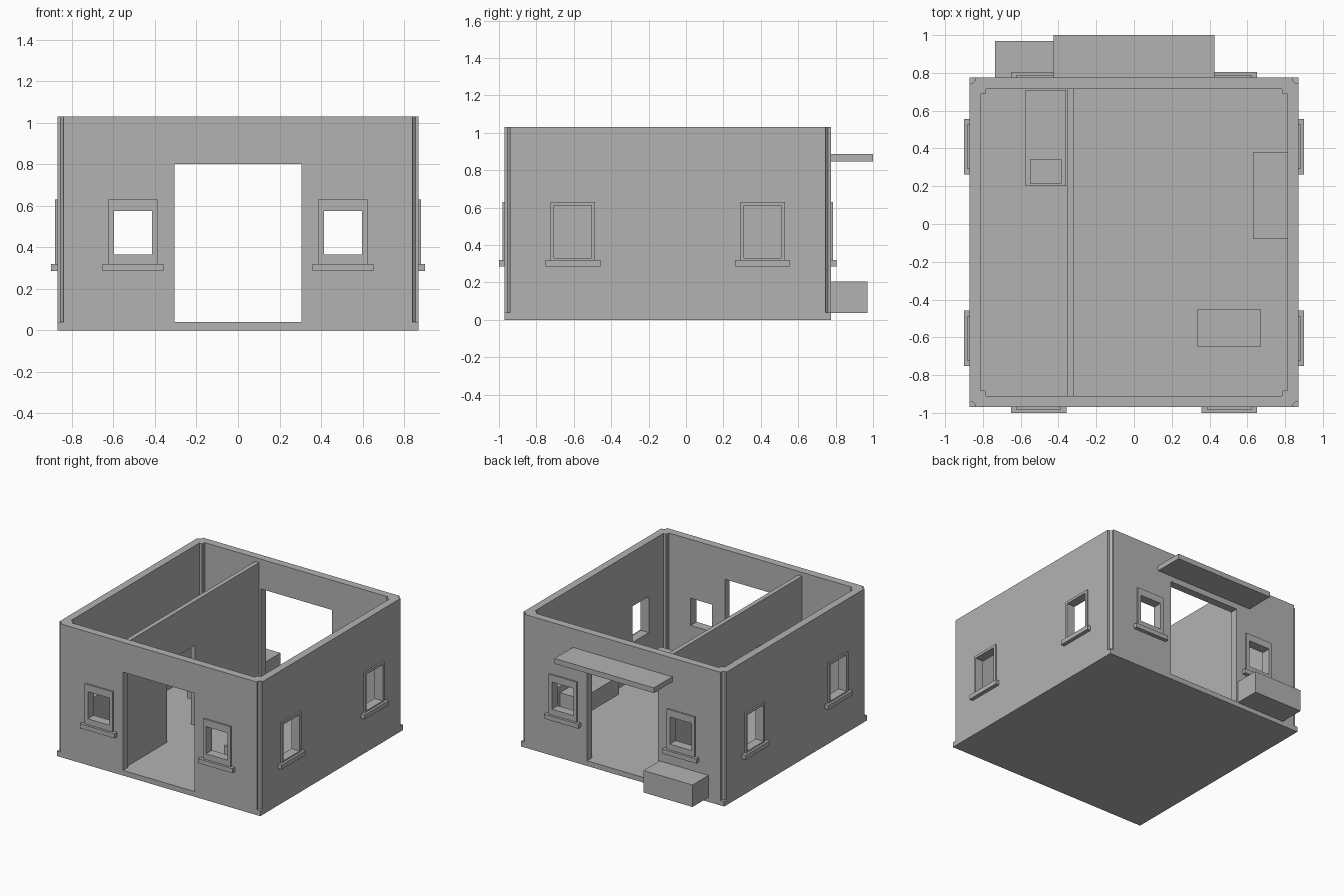
import bpy, bmesh
from mathutils import Matrix, Vector

cube = bpy.data.objects.get("Cube")
if cube:
    bpy.data.objects.remove(cube, do_unlink=True)

grey = bpy.data.materials.new("plain grey")
grey.use_nodes = True
grey.diffuse_color = (0.45, 0.45, 0.45, 1)
grey.node_tree.nodes["Principled BSDF"].inputs["Base Color"].default_value = (0.45, 0.45, 0.45, 1)


def add_object(name, bm):
    bmesh.ops.recalc_face_normals(bm, faces=bm.faces)
    mesh = bpy.data.meshes.new(name)
    bm.to_mesh(mesh)
    bm.free()
    mesh.materials.append(grey)
    obj = bpy.data.objects.new(name, mesh)
    bpy.context.scene.collection.objects.link(obj)
    return obj


def box(name, x, y, z):
    """Box given by its (low, high) range on each axis."""
    spans = (x, y, z)
    centre = Vector([(a + b) / 2 for a, b in spans])
    size = Matrix.Diagonal([abs(b - a) for a, b in spans] + [1])
    bm = bmesh.new()
    bmesh.ops.create_cube(bm, size=1, matrix=Matrix.Translation(centre) @ size)
    return add_object(name, bm)


def notched_prism(name, hx, hy, z, notch, step):
    """Rectangular prism with a stepped, chamfered notch in each corner."""
    corner = [(hx, hy - notch), (hx - step, hy - notch),
              (hx - notch, hy - step), (hx - notch, hy)]
    points = []
    for sx, sy in ((1, 1), (-1, 1), (-1, -1), (1, -1)):
        part = [(sx * px, sy * py + MID_Y, z[0]) for px, py in corner]
        points += part if sx * sy > 0 else part[::-1]
    bm = bmesh.new()
    face = bm.faces.new([bm.verts.new(p) for p in points])
    new = bmesh.ops.extrude_face_region(bm, geom=[face])["geom"]
    bmesh.ops.translate(bm, vec=(0, 0, z[1] - z[0]),
                        verts=[g for g in new if isinstance(g, bmesh.types.BMVert)])
    return add_object(name, bm)


def cut(target, cutter):
    mod = target.modifiers.new("opening", "BOOLEAN")
    mod.operation = "DIFFERENCE"
    mod.solver = "EXACT"
    mod.object = cutter
    with bpy.context.temp_override(object=target, active_object=target,
                                   selected_objects=[target]):
        bpy.ops.object.modifier_apply(modifier=mod.name)


def discard(cutter):
    bpy.data.objects.remove(cutter, do_unlink=True)


# Shell: floor slab and hollow walls
HALF_X, FRONT, BACK = 0.87, -0.97, 0.775
FLOOR, TOP = 0.04, 1.03
MID_Y, HALF_Y = (FRONT + BACK) / 2, (BACK - FRONT) / 2
box("floor_slab", (-HALF_X, HALF_X), (FRONT, BACK), (0, FLOOR))
walls = notched_prism("walls", HALF_X, HALF_Y, (FLOOR, TOP), 0.03, 0.015)
room = notched_prism("room_cutter", 0.812, HALF_Y - 0.06, (FLOOR - 0.1, TOP + 0.1), 0.028, 0.022)
cut(walls, room)
discard(room)

# Front and back doorways
doorway = box("doorway_cutter", (-0.305, 0.305), (-1.2, 1.2), (FLOOR - 0.1, 0.80))
cut(walls, doorway)
discard(doorway)


def window(name, axis, centre, face, sign, half_hole, hole_z):
    """Frame, sill and opening on the wall whose outside lies at face."""
    def place(label, half, near, far, z):
        along = (centre - half, centre + half)
        depth = sorted((face + sign * near, face + sign * far))
        return box(label, depth, along, z) if axis == "x" else box(label, along, depth, z)

    frame = place(name + "_frame", 0.119, -0.002, 0.012, (0.32, 0.63))
    place(name + "_sill", 0.147, -0.002, 0.03, (0.285, 0.32))
    hole = place(name + "_cutter", half_hole, -0.15, 0.1, hole_z)
    cut(walls, hole)
    cut(frame, hole)
    discard(hole)


# Two windows in every wall
for side, s in (("left", 1), ("right", -1)):
    window("front_window_" + side, "y", s * 0.505, FRONT, -1, 0.092, (0.365, 0.575))
    window("back_window_" + side, "y", s * 0.505, BACK, 1, 0.092, (0.365, 0.575))
    for end, y in (("front", -0.605), ("back", 0.41)):
        window(side + "_window_" + end, "x", y, s * HALF_X, s, 0.1, (0.33, 0.61))

# Inner partition with its doorway
partition = box("partition", (-0.355, -0.32), (-0.91, 0.715), (FLOOR, 1.0))
inner_door = box("inner_door_cutter", (-0.5, -0.2), (-0.41, -0.07), (FLOOR - 0.1, 0.66))
cut(partition, inner_door)
discard(inner_door)

# Outside: door canopy and planter at the back
box("door_canopy", (-0.425, 0.425), (BACK - 0.005, 1.0), (0.845, 0.885))
box("planter", (-0.735, -0.315), (BACK, 0.97), (0.035, 0.205))

# Furniture
box("bed", (-0.575, -0.36), (0.2, 0.71), (0.08, 0.22))
box("pillow", (-0.55, -0.385), (0.215, 0.345), (0.22, 0.245))
box("wall_bench", (0.63, 0.812), (-0.08, 0.38), (0.14, 0.28))
box("table", (0.335, 0.67), (-0.65, -0.45), (FLOOR, 0.28))
